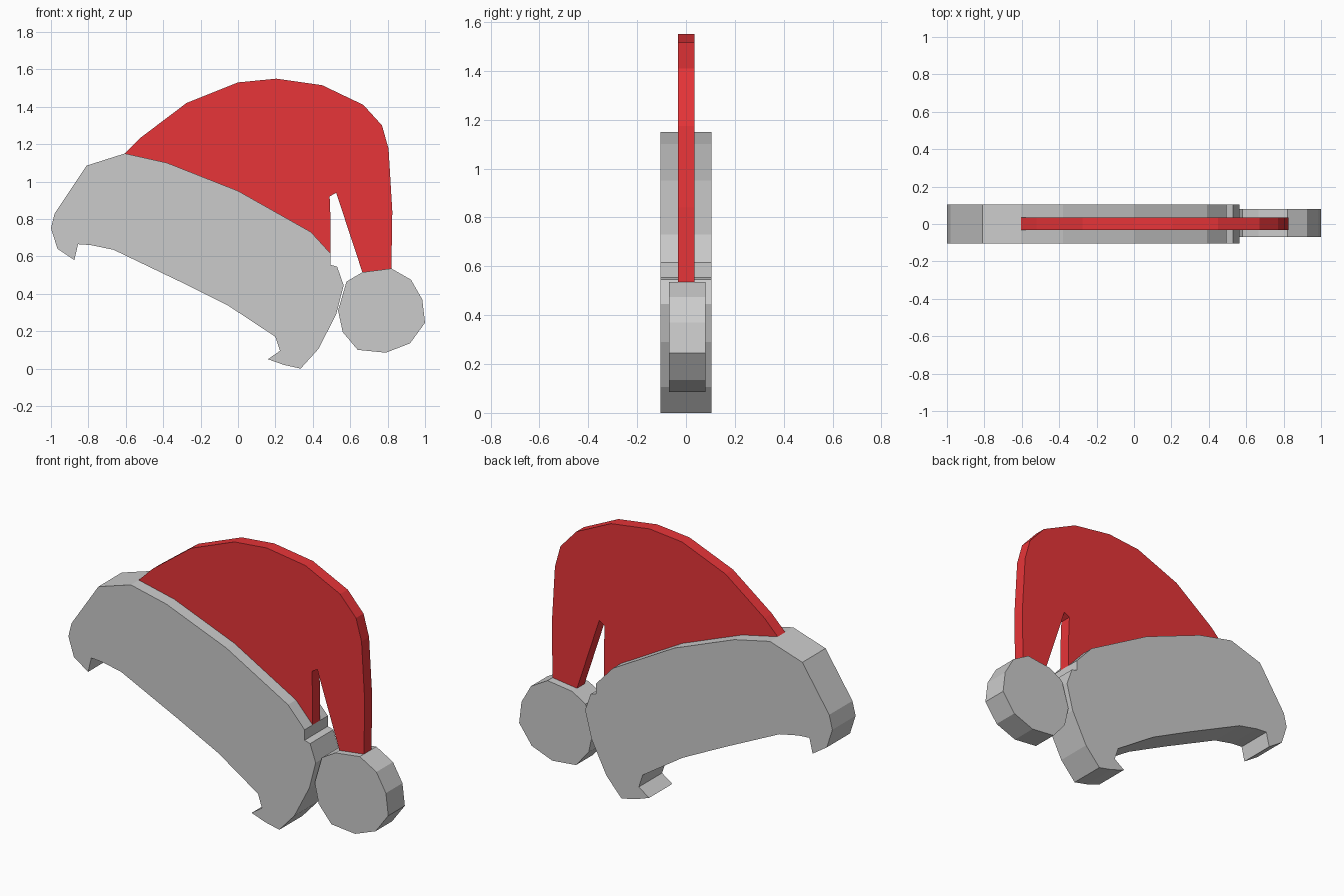
import bpy
import bmesh


def extrude_profile(name, points, y_front, y_back, color=None):
    """Fill an (x, z) outline and extrude it through the given depth."""
    bm = bmesh.new()
    face = bm.faces.new([bm.verts.new((x, y_front, z)) for x, z in points])
    result = bmesh.ops.extrude_face_region(bm, geom=[face])
    verts = [g for g in result["geom"] if isinstance(g, bmesh.types.BMVert)]
    bmesh.ops.translate(bm, verts=verts, vec=(0, y_back - y_front, 0))
    bmesh.ops.recalc_face_normals(bm, faces=bm.faces)
    mesh = bpy.data.meshes.new(name)
    bm.to_mesh(mesh)
    bm.free()
    obj = bpy.data.objects.new(name, mesh)
    bpy.context.collection.objects.link(obj)
    if color:
        mat = bpy.data.materials.new(name + "_color")
        mat.diffuse_color = color
        mesh.materials.append(mat)
    return obj


# Seam shared by the trim and the cloth, left to right
seam = [(-0.605, 1.15), (-0.38, 1.10), (0.0, 0.95), (0.39, 0.73), (0.495, 0.615)]

# Thick fur trim with curled ends
trim = seam + [
    (0.495, 0.555), (0.53, 0.545), (0.565, 0.445), (0.525, 0.29),
    (0.43, 0.105), (0.335, 0.0), (0.245, 0.02), (0.16, 0.05),
    (0.225, 0.095), (0.20, 0.17), (-0.05, 0.335), (-0.31, 0.465),
    (-0.665, 0.635), (-0.785, 0.66), (-0.855, 0.665), (-0.875, 0.58),
    (-0.965, 0.64), (-1.0, 0.75), (-0.98, 0.83), (-0.81, 1.085),
]
extrude_profile("fur_trim", trim, -0.105, 0.105)

# Thin red cloth, bending over to the drooping tip
cloth = seam[::-1] + [
    (-0.52, 1.235), (-0.275, 1.42), (0.0, 1.53), (0.205, 1.55),
    (0.45, 1.515), (0.67, 1.41), (0.77, 1.30), (0.805, 1.175),
    (0.825, 0.84), (0.82, 0.535), (0.665, 0.515), (0.525, 0.94),
    (0.49, 0.92), (0.495, 0.79),
]
extrude_profile("hat_cloth", cloth, -0.033, 0.035, (0.8, 0.035, 0.04, 1))

# Pompom disc at the tip
pompom = [
    (0.58, 0.465), (0.665, 0.515), (0.82, 0.535), (0.925, 0.475),
    (0.985, 0.37), (1.0, 0.245), (0.92, 0.135), (0.79, 0.085),
    (0.64, 0.10), (0.56, 0.195), (0.535, 0.31),
]
extrude_profile("pompom", pompom, -0.07, 0.08)
